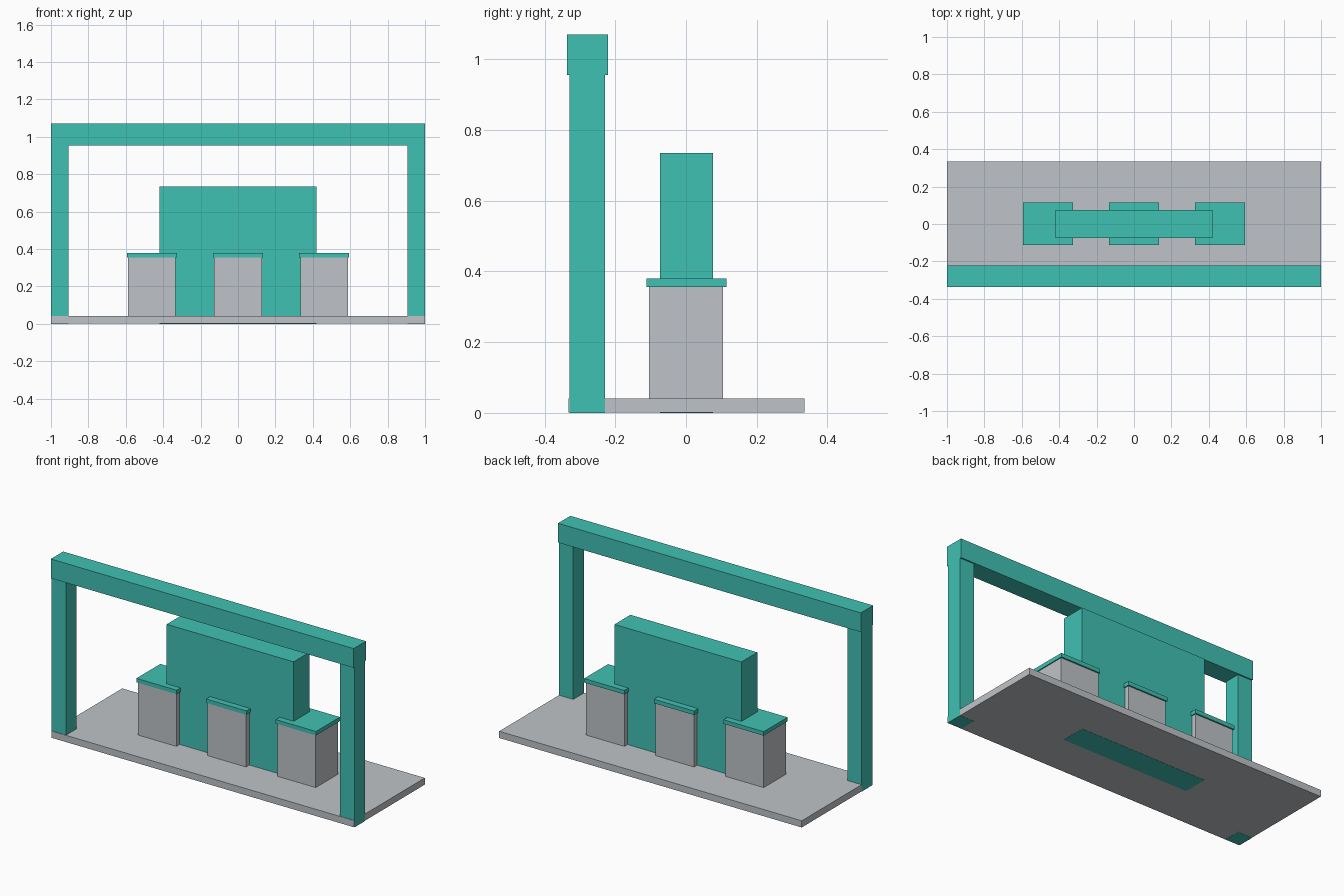
import bpy

if "Cube" in bpy.data.objects:
    bpy.data.objects.remove(bpy.data.objects["Cube"])


def make_material(name, colour):
    mat = bpy.data.materials.new(name)
    mat.diffuse_color = (*colour, 1.0)
    mat.use_nodes = True
    mat.node_tree.nodes["Principled BSDF"].inputs["Base Color"].default_value = mat.diffuse_color
    return mat


teal = make_material("teal", (0.051, 0.533, 0.451))
grey = make_material("light grey", (0.52, 0.55, 0.58))


def box(name, mat, x, y, z):
    """Box spanning the (min, max) ranges on each axis."""
    spans = (x, y, z)
    bpy.ops.mesh.primitive_cube_add(size=1, location=[(a + b) / 2 for a, b in spans])
    ob = bpy.context.object
    ob.name = name
    ob.scale = [b - a for a, b in spans]
    bpy.ops.object.transform_apply(location=False, rotation=False, scale=True)
    ob.data.materials.append(mat)
    return ob


# Floor slab
box("floor_slab", grey, (-0.999, 0.999), (-0.332, 0.335), (0.001, 0.041))

# Front gantry: two posts and a slightly deeper beam
for side, x in (("left", (-1.0, -0.905)), ("right", (0.905, 1.0))):
    box(f"{side}_post", teal, x, (-0.329, -0.229), (0.0, 0.955))
box("top_beam", teal, (-1.0, 1.0), (-0.337, -0.221), (0.955, 1.07))

# Central wall panel, running down through the slab
box("wall_panel", teal, (-0.419, 0.419), (-0.074, 0.076), (0.0, 0.735))

# Three counters with overhanging tops
for side, cx in (("left", -0.46), ("middle", 0.0), ("right", 0.46)):
    box(f"{side}_counter", grey, (cx - 0.127, cx + 0.127), (-0.105, 0.105), (0.041, 0.356))
    box(f"{side}_counter_top", teal, (cx - 0.133, cx + 0.133), (-0.111, 0.114), (0.356, 0.38))
